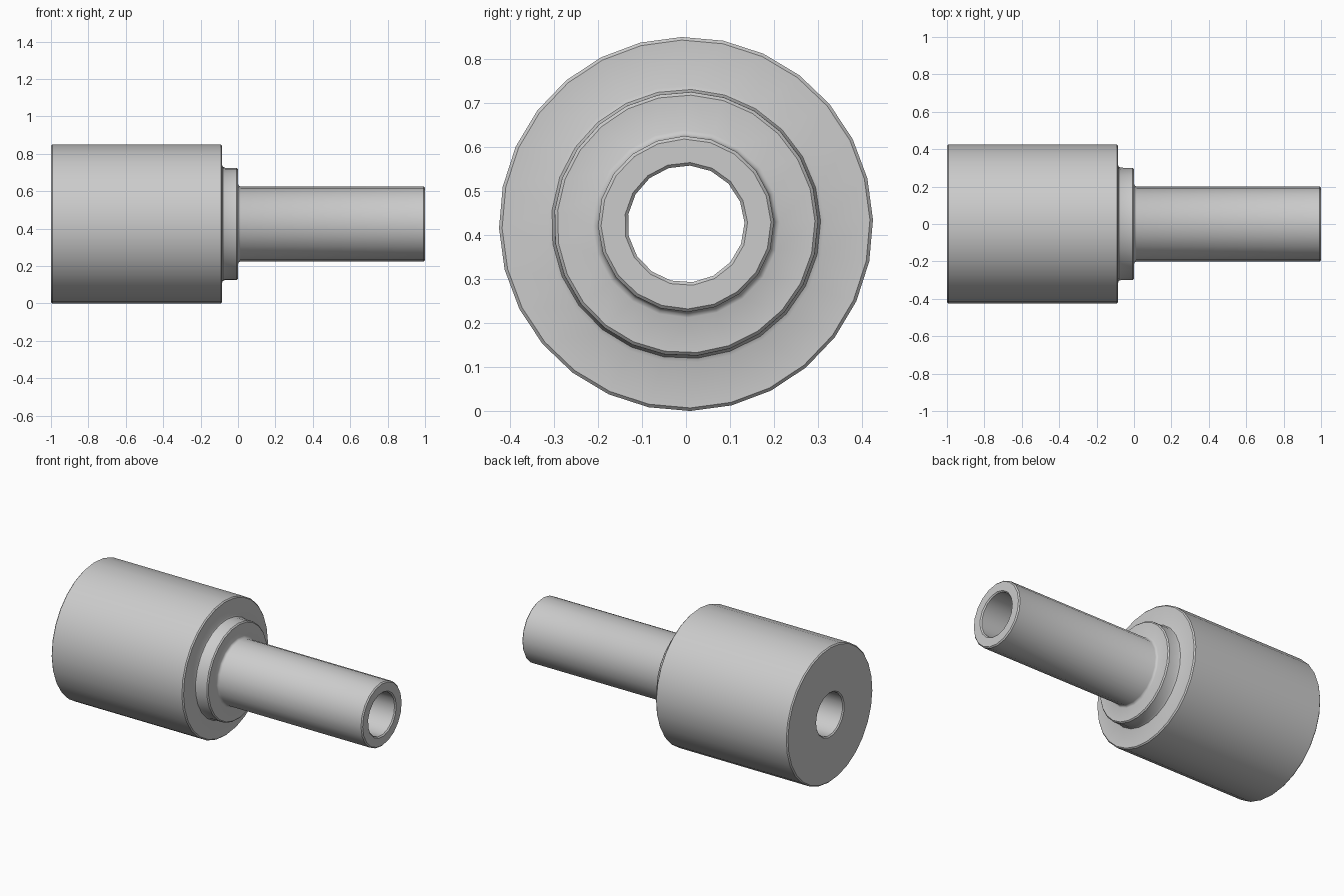
import bpy, bmesh
from math import cos, sin, tau, radians

cube = bpy.data.objects.get("Cube")
if cube:
    bpy.data.objects.remove(cube, do_unlink=True)

AXIS_Z = 0.425
PHASE = radians(1.3)
BODY, COLLAR, PIPE, BORE = 28, 25, 20, 17   # sides of each section

grey = bpy.data.materials.new("plain grey")
grey.use_nodes = True
colour = (0.6, 0.6, 0.6, 1)
grey.diffuse_color = colour
grey.node_tree.nodes["Principled BSDF"].inputs["Base Color"].default_value = colour


def ring(bm, x, r, n):
    return [bm.verts.new((x, r * cos(PHASE + tau * i / n), AXIS_Z + r * sin(PHASE + tau * i / n)))
            for i in range(n)]


def join_rings(bm, a, b):
    """Skin two rings: quads for equal counts, otherwise a triangle zip."""
    na, nb = len(a), len(b)
    if na == nb:
        for i in range(na):
            j = (i + 1) % na
            bm.faces.new((a[i], a[j], b[j], b[i]))
        return
    i = j = 0
    while i < na or j < nb:
        if j == nb or (i < na and (i + 1) * nb <= (j + 1) * na):
            bm.faces.new((a[i % na], a[(i + 1) % na], b[j % nb]))
            i += 1
        else:
            bm.faces.new((a[i % na], b[(j + 1) % nb], b[j % nb]))
            j += 1


# Closed section around the axis: (x, radius, sides)
profile = [
    # body with bevelled rims
    (-1.0, 0.418, BODY), (-0.993, 0.425, BODY),
    (-0.092, 0.425, BODY), (-0.085, 0.418, BODY),
    # collar with a filleted root
    (-0.085, 0.315, COLLAR), (-0.081, 0.306, COLLAR), (-0.07, 0.301, COLLAR),
    (-0.007, 0.3, COLLAR), (0.0, 0.293, COLLAR),
    # pipe with a filleted root
    (0.0, 0.213, PIPE), (0.004, 0.205, PIPE), (0.013, 0.2, PIPE),
    (0.993, 0.2, PIPE), (1.0, 0.193, PIPE),
    # through bore, bevelled at both mouths
    (1.0, 0.14, BORE), (0.993, 0.133, BORE),
    (-0.993, 0.133, BORE), (-1.0, 0.14, BORE),
]

bm = bmesh.new()
rings = [ring(bm, *p) for p in profile]
for k in range(len(rings)):
    join_rings(bm, rings[k], rings[(k + 1) % len(rings)])
bmesh.ops.recalc_face_normals(bm, faces=bm.faces[:])
mesh = bpy.data.meshes.new("stepped_sleeve")
bm.to_mesh(mesh)
bm.free()
mesh.materials.append(grey)

sleeve = bpy.data.objects.new("stepped_sleeve", mesh)
bpy.context.collection.objects.link(sleeve)
bpy.context.view_layer.objects.active = sleeve
sleeve.select_set(True)
bpy.ops.object.shade_smooth_by_angle(angle=radians(35))
